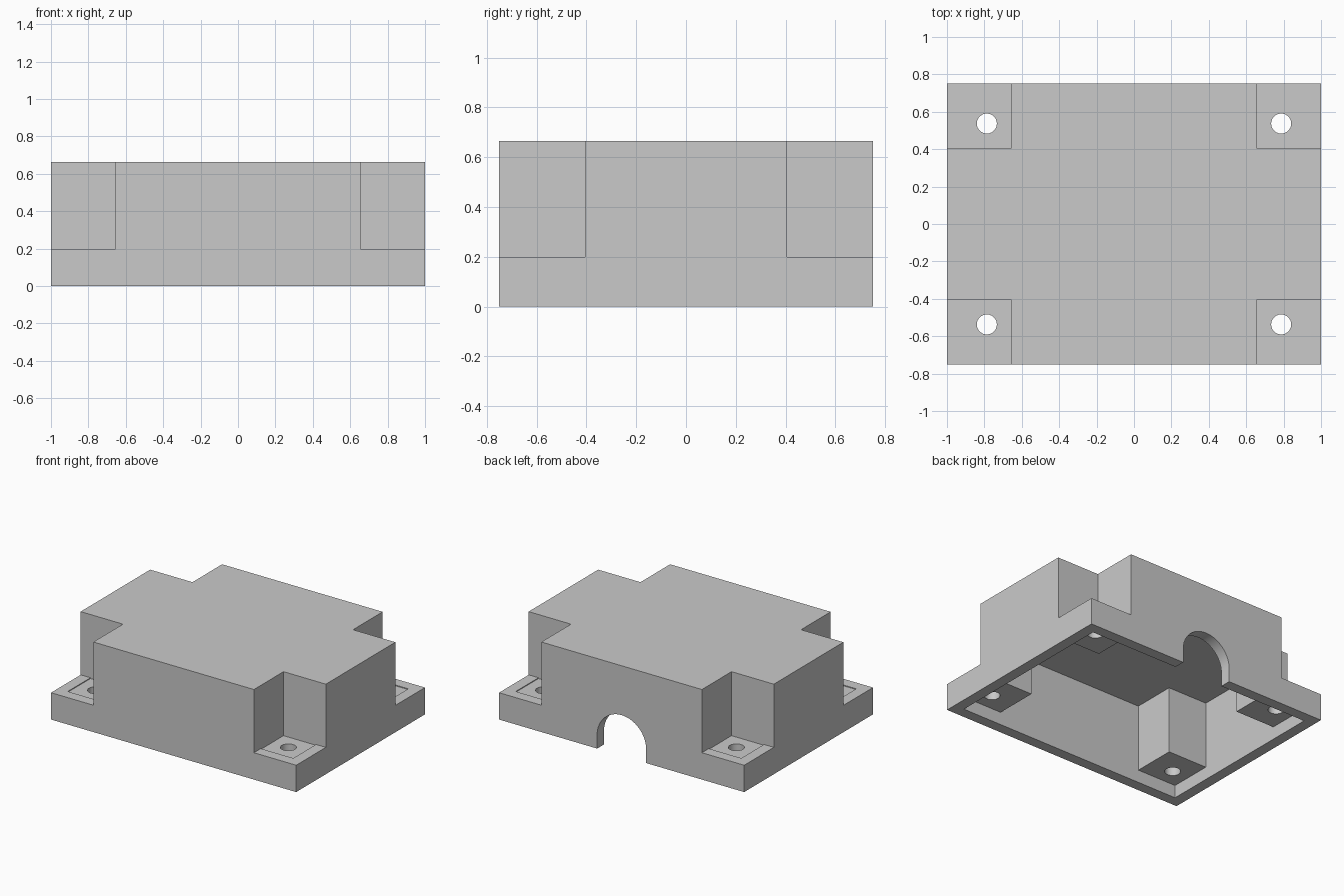
import bpy, bmesh, math
from mathutils import Matrix

cube = bpy.data.objects.get("Cube")
if cube:
    bpy.data.objects.remove(cube, do_unlink=True)

HX, HY, TOP = 1.0, 0.75, 0.664      # outer half sizes and height
WALL, FLANGE = 0.08, 0.198          # side wall thickness, flange height
NOTCH, POST = 0.345, 0.4            # corner sizes, outside and inside
CEILING, POST_FLOOR = 0.587, 0.094  # undersides of the roof and the flanges
RECESS = 0.006                      # depth of the screw pads below the lip
CORNERS = [(sx, sy) for sx in (-1, 1) for sy in (-1, 1)]


def new_object(name, bm):
    mesh = bpy.data.meshes.new(name)
    bm.to_mesh(mesh)
    bm.free()
    ob = bpy.data.objects.new(name, mesh)
    bpy.context.collection.objects.link(ob)
    return ob


def box(name, x0, x1, y0, y1, z0, z1):
    bm = bmesh.new()
    bmesh.ops.create_cube(bm, size=1)
    for v in bm.verts:
        v.co = (x1 if v.co.x > 0 else x0,
                y1 if v.co.y > 0 else y0,
                z1 if v.co.z > 0 else z0)
    return new_object(name, bm)


def corner_box(name, sx, sy, inner, outer, z0, z1):
    """Box in one corner, between two distances in from the outer sides."""
    xs = sorted((sx * (HX - inner), sx * (HX - outer)))
    ys = sorted((sy * (HY - inner), sy * (HY - outer)))
    return box(name, *xs, *ys, z0, z1)


def cylinder(name, radius, depth, sides, matrix):
    bm = bmesh.new()
    bmesh.ops.create_cone(bm, cap_ends=True, segments=sides, radius1=radius,
                          radius2=radius, depth=depth, matrix=matrix)
    return new_object(name, bm)


def combine(ob, tool, operation="DIFFERENCE"):
    """Apply a boolean and throw the tool away."""
    mod = ob.modifiers.new("cut", "BOOLEAN")
    mod.operation, mod.solver, mod.object = operation, "EXACT", tool
    bpy.context.view_layer.update()
    graph = bpy.context.evaluated_depsgraph_get()
    mesh = bpy.data.meshes.new_from_object(ob.evaluated_get(graph))
    ob.modifiers.clear()
    ob.data = mesh
    bpy.data.objects.remove(tool, do_unlink=True)


def stepped_block(name, hx, hy, z0, z1, inset, step):
    """Block with its four corners lowered to the step height."""
    ob = box(name, -hx, hx, -hy, hy, z0, z1)
    for sx, sy in CORNERS:
        combine(ob, corner_box("corner", sx, sy, inset, -1, step, z1 + 1))
    return ob


# Hollow housing, open underneath
housing = stepped_block("housing", HX, HY, 0, TOP, NOTCH, FLANGE)
cavity = stepped_block("cavity", HX - WALL, HY - WALL, -0.5, CEILING,
                       POST, POST_FLOOR)
combine(housing, cavity)

# Shallow screw pads with holes in the corner flanges
for sx, sy in CORNERS:
    combine(housing, corner_box("pad", sx, sy, NOTCH, WALL,
                                FLANGE - RECESS, FLANGE + 0.1))
    place = Matrix.Translation((sx * (HX - 0.213), sy * (HY - 0.213), 0.15))
    combine(housing, cylinder("hole", 0.0535, 0.6, 48, place))

# Arched cable opening in the back wall
arch = cylinder("arch", 0.2, 0.3, 64, Matrix.Translation((0, HY, 0.1))
                @ Matrix.Rotation(math.pi / 2, 4, "X"))
combine(arch, box("arch_foot", -0.2, 0.2, HY - 0.15, HY + 0.15, -0.4, 0.1), "UNION")
combine(housing, arch)

# Grey plastic
grey = bpy.data.materials.new("grey_plastic")
grey.use_nodes = True
colour = (0.59, 0.59, 0.59, 1)
grey.diffuse_color = colour
grey.node_tree.nodes["Principled BSDF"].inputs["Base Color"].default_value = colour
housing.data.materials.clear()
housing.data.materials.append(grey)
for face in housing.data.polygons:
    face.material_index = 0

# Smooth the round cuts, keep the box edges sharp
bpy.ops.object.select_all(action="DESELECT")
housing.select_set(True)
bpy.context.view_layer.objects.active = housing
bpy.ops.object.shade_smooth_by_angle(angle=math.radians(30))
